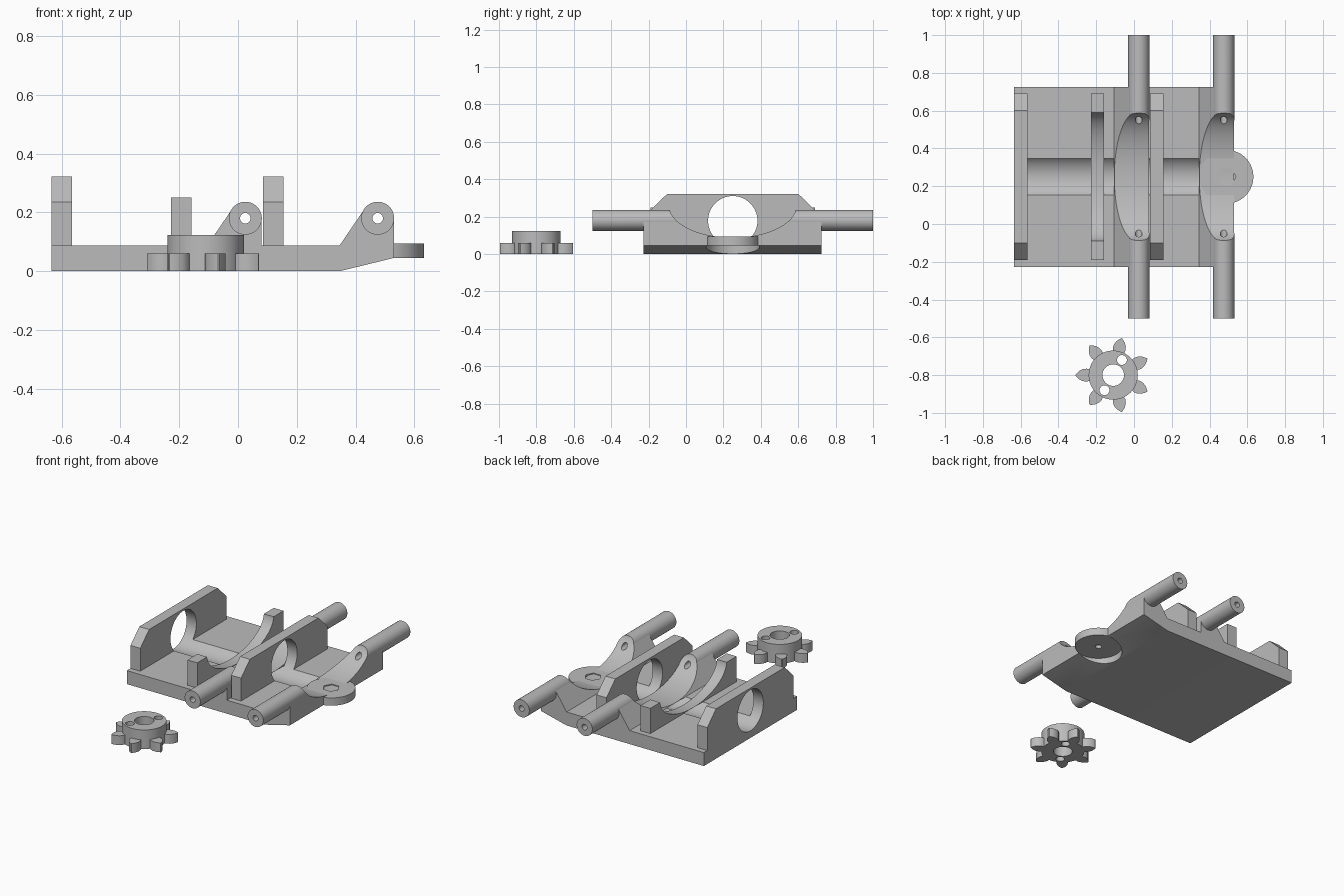
import bpy, bmesh
from math import sin, cos, pi, radians
from mathutils import Vector

cube = bpy.data.objects.get("Cube")
if cube:
    bpy.data.objects.remove(cube)

grey = bpy.data.materials.new("plain grey")
grey.use_nodes = True
grey.diffuse_color = (0.5, 0.5, 0.5, 1)
grey.node_tree.nodes["Principled BSDF"].inputs["Base Color"].default_value = (0.5, 0.5, 0.5, 1)

MID = 0.25      # centre line of the frame in y
TOP = 0.087     # top of the base plate


def prism(name, pts, axis, lo, hi):
    """Extrude a profile along one axis; profile is yz, xz or xy."""
    place = {"x": lambda a, b, c: (c, a, b),
             "y": lambda a, b, c: (a, c, b),
             "z": lambda a, b, c: (a, b, c)}[axis]
    bm = bmesh.new()
    face = bm.faces.new([bm.verts.new(place(a, b, lo)) for a, b in pts])
    ext = bmesh.ops.extrude_face_region(bm, geom=[face])
    verts = [e for e in ext["geom"] if isinstance(e, bmesh.types.BMVert)]
    bmesh.ops.translate(bm, verts=verts, vec=Vector(place(0, 0, hi - lo)))
    bmesh.ops.recalc_face_normals(bm, faces=bm.faces)
    mesh = bpy.data.meshes.new(name)
    bm.to_mesh(mesh)
    bm.free()
    mesh.materials.append(grey)
    ob = bpy.data.objects.new(name, mesh)
    bpy.context.collection.objects.link(ob)
    return ob


def ring(a, b, ra, rb=None, n=64):
    rb = rb or ra
    return [(a + ra * cos(2 * pi * i / n), b + rb * sin(2 * pi * i / n)) for i in range(n)]


def rect(a0, a1, b0, b1):
    return [(a0, b0), (a1, b0), (a1, b1), (a0, b1)]


def boolean(ob, tools, operation="DIFFERENCE"):
    """Apply booleans and keep only the result."""
    for tool in tools:
        mod = ob.modifiers.new("cut", "BOOLEAN")
        mod.operation = operation
        mod.solver = "EXACT"
        mod.object = tool
    bpy.context.view_layer.update()
    graph = bpy.context.evaluated_depsgraph_get()
    mesh = bpy.data.meshes.new_from_object(ob.evaluated_get(graph))
    ob.modifiers.clear()
    ob.data = mesh


parts = []

# Cutters: motor bore, wide elliptical scoop, tube drills, bolt hole and pockets
tube_x = (0.025, 0.475)
disc_x = 0.49
bore = prism("bore_cutter", ring(MID, 0.178, 0.132, n=96), "x", -0.8, 0.345)
scoop = prism("scoop_cutter", ring(MID, 0.258, 0.34, 0.17, n=128), "x", -0.8, 0.8)
drills = [prism("drill_cutter", ring(x, 0.18, 0.018, n=24), "y", -0.7, 1.2) for x in tube_x]
bolt = prism("bolt_cutter", ring(disc_x, MID, 0.02, n=24), "z", -0.1, 0.3)
hexagon = prism("hex_cutter", ring(disc_x, MID, 0.05, n=6), "z", 0.065, 0.3)
pocket = prism("pocket_cutter", ring(disc_x, MID, 0.142, n=96), "z", -0.1, 0.045)
cutters = [bore, scoop, bolt, hexagon, pocket] + drills

# Base plate with rising underside at one end
base = prism("base_plate", [(-0.635, 0), (0.345, 0), (0.53, 0.045), (0.53, TOP), (-0.635, TOP)],
             "y", -0.228, 0.725)
boolean(base, [bore, pocket, bolt, hexagon])
parts.append(base)

# Two bored end walls with chamfered shoulders
for name, x in (("end_wall", -0.635), ("inner_wall", 0.085)):
    half = [(0.44, TOP), (0.44, 0.235), (0.35, 0.322)]
    pts = [(MID + a, b) for a, b in half] + [(MID - a, b) for a, b in reversed(half)]
    wall = prism(name, pts, "x", x, x + 0.07)
    boolean(wall, [bore])
    parts.append(wall)

# Scooped cradle between the walls
cradle = prism("cradle", rect(MID - 0.44, MID + 0.44, TOP, 0.25), "x", -0.228, -0.158)
boolean(cradle, [scoop])
parts.append(cradle)

# Axle tubes on sloped gussets, split in the middle by the scoop
for x, drill, label in zip(tube_x, drills, ("inner", "outer")):
    tube = prism(label + "_axle_tubes", ring(x, 0.18, 0.056, n=48), "y", -0.5, 1.0)
    boolean(tube, [scoop, drill])
    profile = [(x - 0.13, TOP), (x + 0.055, TOP), (x + 0.055, 0.18), (x, 0.18),
               (x - 0.0457, 0.2106)]
    gusset = prism(label + "_gussets", profile, "y", -0.228, 0.725)
    boolean(gusset, [scoop, drill])
    parts += [tube, gusset]

# Round pivot disc with a hexagonal nut recess
disc = prism("pivot_disc", ring(disc_x, MID, 0.142, n=96), "z", 0.045, 0.095)
boolean(disc, [bolt, hexagon])
parts.append(disc)

# Loose drive sprocket: hub, seven teeth, centre hole and two pin holes
gx, gy = -0.11, -0.8
sprocket = prism("sprocket", ring(gx, gy, 0.13), "z", 0, 0.123)
side = [(0.11, 0.026), (0.14, 0.034), (0.16, 0.032), (0.18, 0.022), (0.192, 0.011), (0.2, 0.002)]
outline = side + [(r, -w) for r, w in reversed(side)]
teeth = []
for i in range(7):
    t = pi + 2 * pi * i / 7
    pts = [(gx + r * cos(t) - w * sin(t), gy + r * sin(t) + w * cos(t)) for r, w in outline]
    teeth.append(prism("tooth_blank", pts, "z", 0, 0.06))
boolean(sprocket, teeth, "UNION")
holes = [prism("hole_cutter", ring(gx + s * 0.046, gy + s * 0.08, r, n=48), "z", -0.1, 0.3)
         for s, r in ((0, 0.057), (1, 0.026), (-1, 0.026))]
boolean(sprocket, holes)
parts.append(sprocket)

for ob in cutters + teeth + holes:
    bpy.data.objects.remove(ob)

# Smooth the curved walls, keep edges crisp
bpy.ops.object.select_all(action="DESELECT")
for ob in parts:
    ob.select_set(True)
bpy.context.view_layer.objects.active = base
bpy.ops.object.shade_smooth_by_angle(angle=radians(30))
